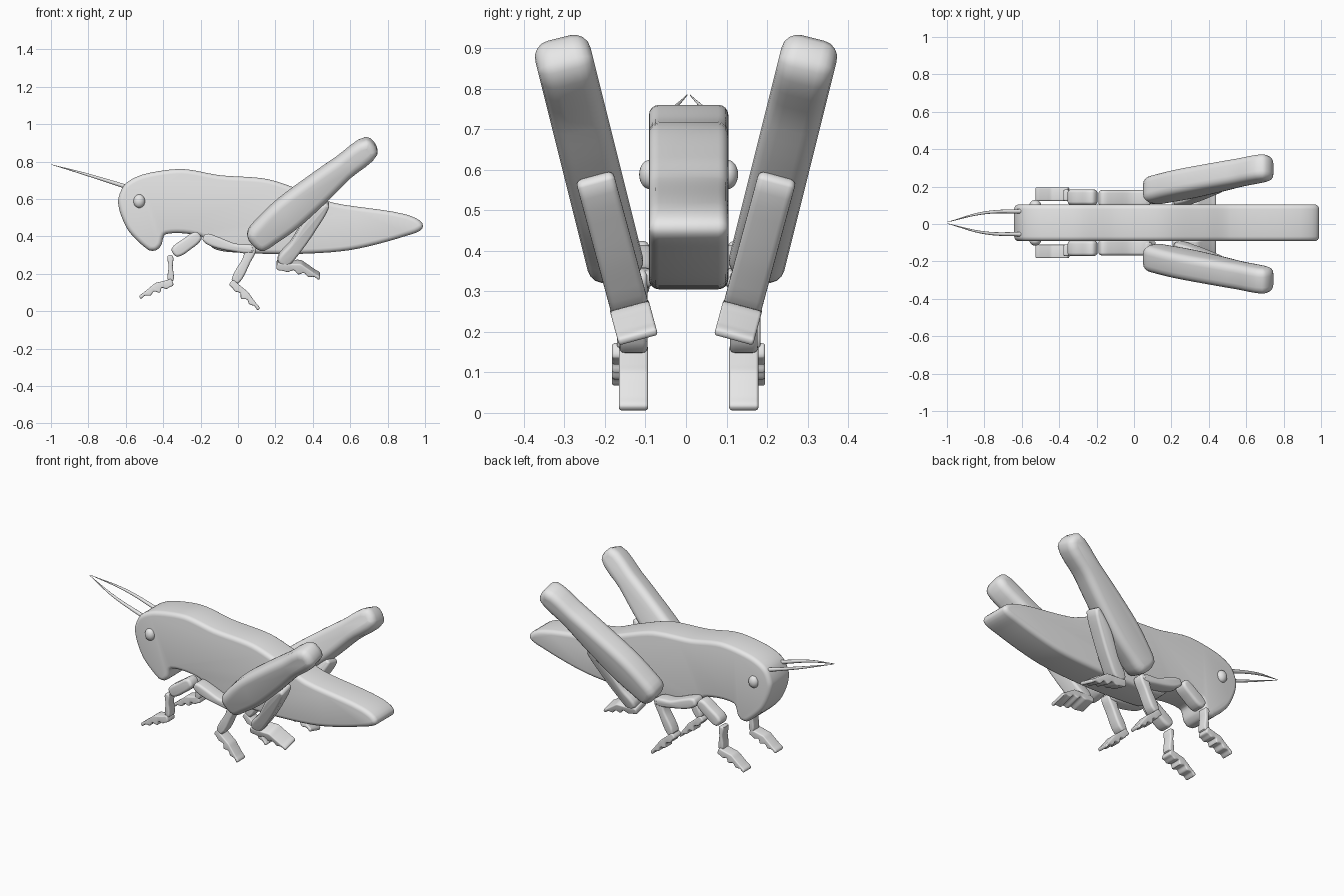
import bpy, bmesh, math
from mathutils import Vector

if "Cube" in bpy.data.objects:
    bpy.data.objects.remove(bpy.data.objects["Cube"])

CY = 0.0065  # small sideways offset of body and short legs
grey = bpy.data.materials.new("plain grey")
grey.diffuse_color = (0.8, 0.8, 0.8, 1)
grey.use_nodes = True
grey.node_tree.nodes["Principled BSDF"].inputs["Base Color"].default_value = grey.diffuse_color


def finish(bm, name):
    bmesh.ops.recalc_face_normals(bm, faces=bm.faces)
    me = bpy.data.meshes.new(name)
    bm.to_mesh(me)
    bm.free()
    me.materials.append(grey)
    ob = bpy.data.objects.new(name, me)
    bpy.context.collection.objects.link(ob)
    bpy.ops.object.select_all(action='DESELECT')
    ob.select_set(True)
    bpy.context.view_layer.objects.active = ob
    bpy.ops.object.shade_smooth_by_angle(angle=math.radians(40))


def spline(pts, n):
    """Closed smooth curve through the points."""
    P = [Vector(p) for p in pts]
    out, k = [], len(P)
    for i in range(k):
        a, b, c, d = P[i - 1], P[i], P[(i + 1) % k], P[(i + 2) % k]
        size = (c - b).length * 0.85
        m1, m2 = (c - a).normalized() * size, (d - b).normalized() * size
        for t in (j / n for j in range(n)):
            out.append(b * (2*t**3 - 3*t**2 + 1) + m1 * (t**3 - 2*t**2 + t)
                       + c * (3*t**2 - 2*t**3) + m2 * (t**3 - t**2))
    return out


def slab(name, pts, yc, half, r, side=1, lean=0.0, zp=0.0, off=CY, n=4):
    """Side outline (x, z) given thickness along y, with rounded rims and an outward lean."""
    P = spline(pts, n)
    k = len(P)
    area = sum(P[i - 1].x * P[i].y - P[i].x * P[i - 1].y for i in range(k))
    s = 1 if area > 0 else -1
    N = []
    for i in range(k):
        t = (P[(i + 1) % k] - P[i - 1]).normalized()
        N.append(Vector((-t.y, t.x)) * s)  # inward normal
    rings = []
    for i in range(-4, 5):
        a = i * math.pi / 8
        rings.append((r * (1 - math.cos(a)), half - r + r * math.sin(a)) if i >= 0
                     else (r * (1 - math.cos(a)), -(half - r) + r * math.sin(a)))
        if i == 0:
            rings.insert(-1, (0, -(half - r)))
    bm = bmesh.new()
    loops = []
    for inset, dy in rings:
        loop = []
        for p, nn in zip(P, N):
            q = p + nn * inset
            y = yc + lean * (q.y - zp) + dy
            loop.append(bm.verts.new((q.x, off + side * y, q.y - lean * dy)))
        loops.append(loop)
    for a, b in zip(loops, loops[1:]):
        for i in range(k):
            bm.faces.new((a[i - 1], a[i], b[i], b[i - 1]))
    bm.faces.new(loops[0][::-1])
    bm.faces.new(loops[-1])
    finish(bm, name)


def limb(path, toes=False):
    """Outline around a spine of (x, z, half width); toes notch the underside."""
    S = [Vector(p) for p in path]
    if toes:
        fine = []
        for i in range(9):
            u = i / 8 * (len(S) - 1)
            j = min(int(u), len(S) - 2)
            fine.append(S[j].lerp(S[j + 1], u - j))
        S = fine
    upper, lower = [], []
    for i, p in enumerate(S):
        t = (S[min(i + 1, len(S) - 1)] - S[max(i - 1, 0)]).to_2d().normalized()
        nrm = Vector((-t.y, t.x))
        if nrm.y < 0:
            nrm = -nrm
        notch = 0.35 if toes and i in (3, 5, 7) else 1
        upper.append(p.to_2d() + nrm * p.z)
        lower.append(p.to_2d() - nrm * p.z * notch)
    return upper + lower[::-1]


# head, thorax and abdomen
slab("body", [(-.64, .60), (-.60, .683), (-.50, .733), (-.30, .76), (-.10, .727), (.158, .706),
              (.38, .631), (.516, .578), (.89, .519), (.99, .455), (.89, .40), (.596, .326),
              (.275, .305), (-.045, .316), (-.13, .335), (-.2, .40), (-.385, .412),
              (-.412, .35), (-.44, .325), (-.48, .328), (-.58, .422), (-.628, .52)],
     0, .098, .025, n=6)

for label, side in (("left", 1), ("right", -1)):
    def part(name, path, yc, half, r, toes=False, **kw):
        slab(f"{name}_{label}", limb(path, toes), yc, half, r, side, **kw)

    # front leg
    part("front_leg_upper", [(-.21, .405, .024), (-.27, .36, .034), (-.34, .312, .026)],
         .137, .040, .016)
    part("front_leg_lower", [(-.362, .295, .014), (-.36, .24, .011), (-.36, .165, .015)],
         .147, .030, .008)
    part("front_foot", [(-.352, .155, .017), (-.43, .125, .028), (-.523, .074, .008)],
         .153, .036, .007, True)
    # middle leg
    part("middle_leg_upper", [(-.18, .395, .02), (-.12, .37, .03), (-.02, .34, .022),
                              (.08, .33, .02)], .132, .042, .015)
    part("middle_leg_lower", [(.075, .345, .024), (.045, .27, .023), (-.015, .16, .022)],
         .136, .034, .012)
    part("middle_foot", [(-.035, .155, .016), (.035, .085, .025), (.11, .012, .008)],
         .136, .036, .007, True)
    # hind leg, leaning outward
    part("hind_leg_upper", [(.085, .37, .055), (.16, .435, .08), (.275, .53, .09),
                            (.445, .67, .078), (.565, .77, .064), (.715, .885, .05)],
         .165, .068, .04, lean=.25, zp=.33, off=0)
    tilt = dict(lean=.27, zp=.22, off=0)
    part("hind_leg_lower", [(.475, .575, .016), (.39, .47, .038), (.31, .35, .035),
                            (.235, .265, .03)], .128, .046, .015, **tilt)
    part("hind_foot", [(.21, .25, .016), (.33, .235, .028), (.435, .187, .008)],
         .128, .048, .007, True, **tilt)

    # eye
    bm = bmesh.new()
    bmesh.ops.create_uvsphere(bm, u_segments=24, v_segments=14, radius=1)
    for v in bm.verts:
        v.co = (-.528 + .031 * v.co.x, CY + side * .096 + .026 * v.co.y, .588 + .036 * v.co.z)
    finish(bm, f"eye_{label}")

    # antenna: tapered tube along a bent path
    cu = bpy.data.curves.new(f"antenna_{label}", 'CURVE')
    cu.dimensions = '3D'
    cu.bevel_depth = .012
    cu.bevel_resolution = 3
    cu.use_fill_caps = True
    sp = cu.splines.new('BEZIER')
    path = [(-.59, .062, .663, 1), (-.80, .053, .728, .65), (-.998, .004, .784, .1)]
    sp.bezier_points.add(len(path) - 1)
    for bp, (x, y, z, rad) in zip(sp.bezier_points, path):
        bp.co = (x, CY + side * y, z)
        bp.radius = rad
        bp.handle_left_type = bp.handle_right_type = 'AUTO'
    cu.materials.append(grey)
    bpy.context.collection.objects.link(bpy.data.objects.new(f"antenna_{label}", cu))
